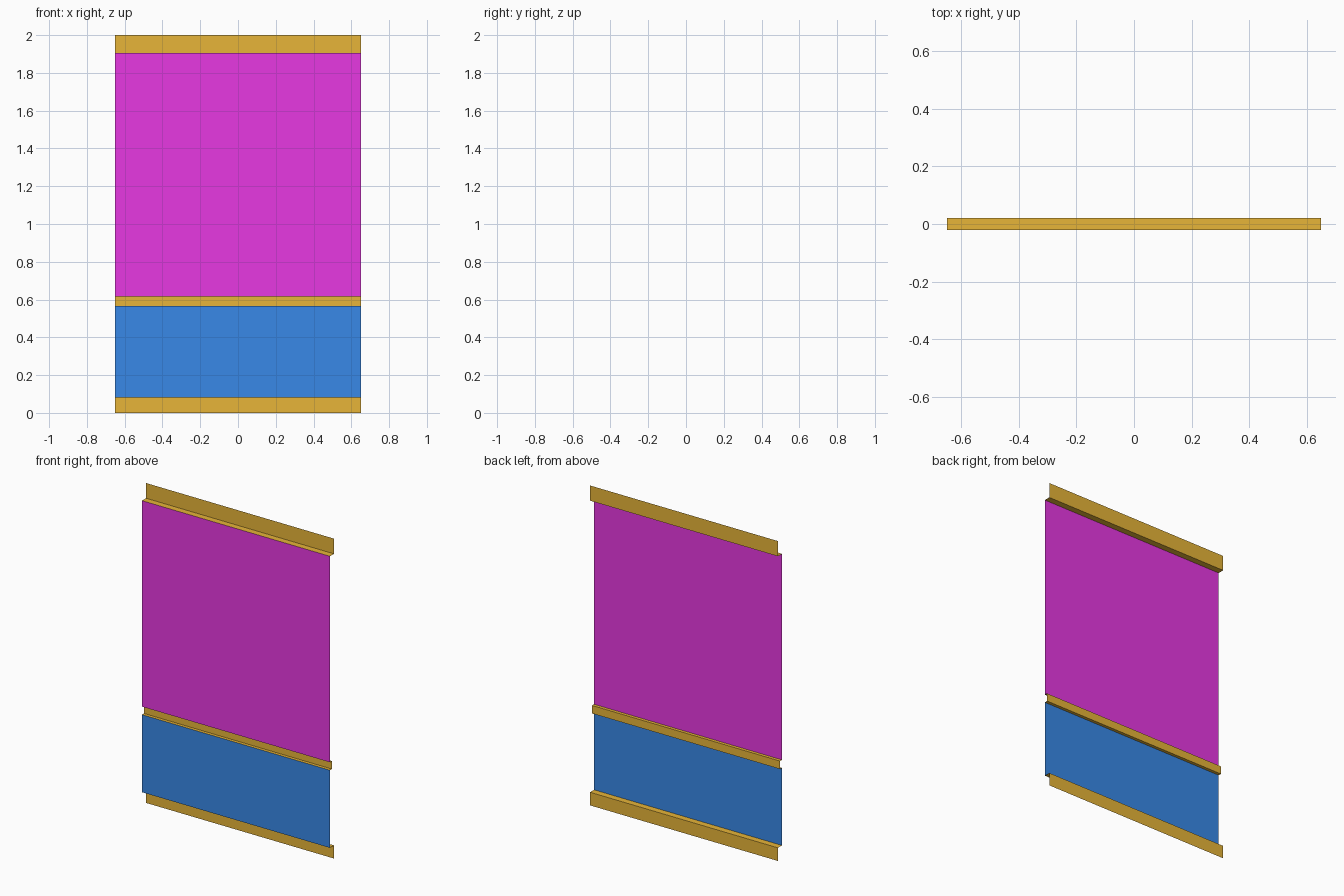
import bpy

if "Cube" in bpy.data.objects:
    bpy.data.objects.remove(bpy.data.objects["Cube"])

HALF_W = 0.65
FRONT, MID, BACK = -0.02, 0.0, 0.02


def material(name, rgb):
    m = bpy.data.materials.new(name)
    m.diffuse_color = (*rgb, 1)
    m.use_nodes = True
    m.node_tree.nodes["Principled BSDF"].inputs["Base Color"].default_value = m.diffuse_color
    return m


def strip(name, profile, mat):
    """Open sheet: a (y, z) profile, bottom to top, swept across the width."""
    verts = [(x, y, z) for y, z in profile for x in (-HALF_W, HALF_W)]
    faces = [(2 * i, 2 * i + 1, 2 * i + 3, 2 * i + 2) for i in range(len(profile) - 1)]
    mesh = bpy.data.meshes.new(name)
    mesh.from_pydata(verts, [], faces)
    mesh.materials.append(mat)
    obj = bpy.data.objects.new(name, mesh)
    bpy.context.collection.objects.link(obj)


orange = material("frame_orange", (0.8, 0.46, 0.04))
blue = material("panel_blue", (0.04, 0.25, 0.8))
magenta = material("panel_magenta", (0.8, 0.04, 0.76))

# Recessed frame rails with their stepped ledges
strip("bottom_rail", [(BACK, 0), (BACK, 0.082), (FRONT, 0.082)], orange)
strip("middle_rail", [(FRONT, 0.567), (MID, 0.567), (MID, 0.617), (FRONT, 0.617)], orange)
strip("top_rail", [(FRONT, 1.905), (BACK, 1.905), (BACK, 2.0)], orange)

# Raised flat panels
strip("lower_panel", [(FRONT, 0.082), (FRONT, 0.567)], blue)
strip("upper_panel", [(FRONT, 0.617), (FRONT, 1.905)], magenta)
